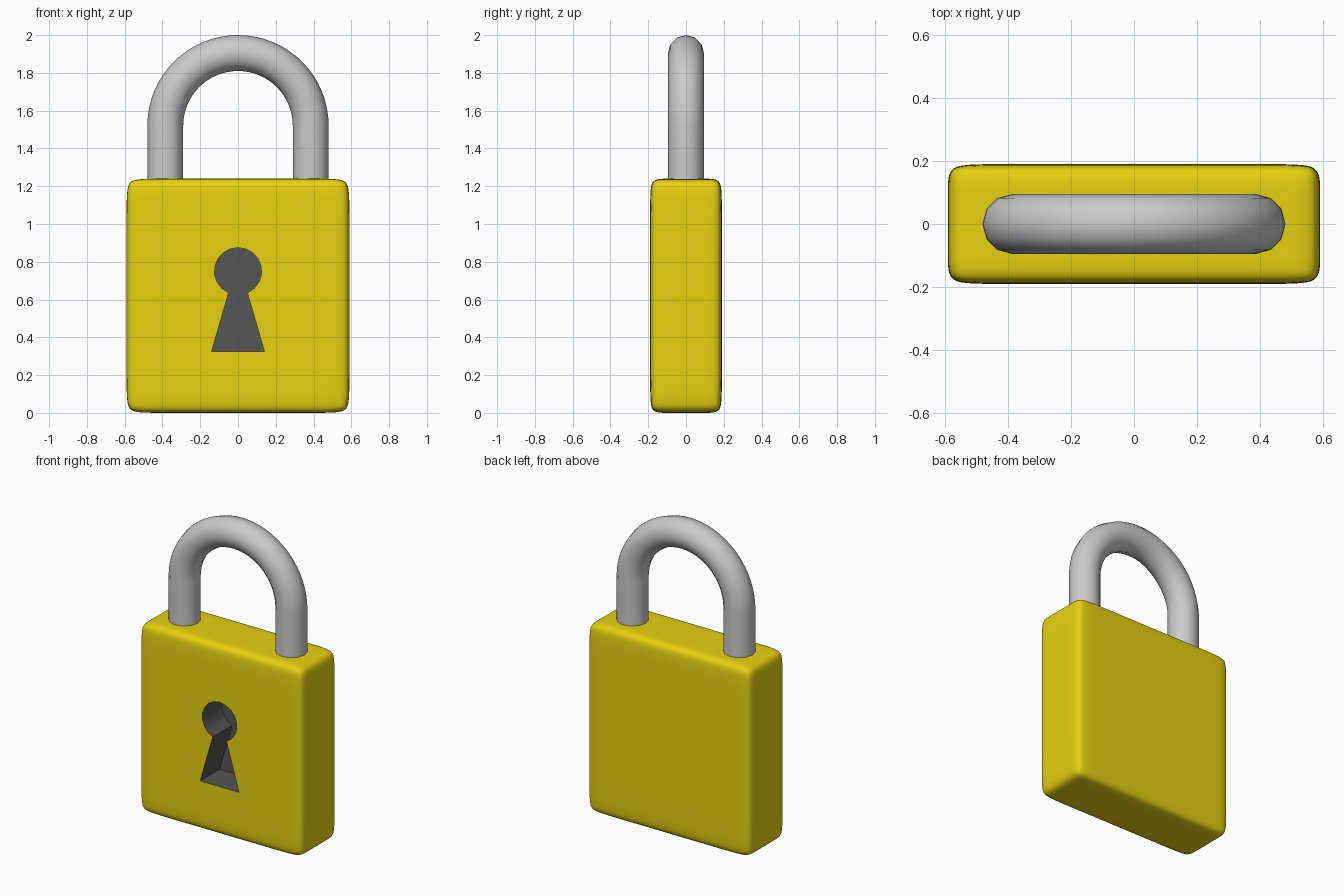
import bpy, bmesh, math
from mathutils import Vector

if "Cube" in bpy.data.objects:
    bpy.data.objects.remove(bpy.data.objects["Cube"])


def material(name, rgb):
    m = bpy.data.materials.new(name)
    m.diffuse_color = (*rgb, 1)
    m.use_nodes = True
    m.node_tree.nodes["Principled BSDF"].inputs["Base Color"].default_value = m.diffuse_color
    return m


def to_object(bm, name, mat=None):
    bmesh.ops.recalc_face_normals(bm, faces=bm.faces)
    me = bpy.data.meshes.new(name)
    bm.to_mesh(me)
    bm.free()
    ob = bpy.data.objects.new(name, me)
    bpy.context.collection.objects.link(ob)
    if mat:
        me.materials.append(mat)
    return ob


def activate(ob):
    bpy.ops.object.select_all(action='DESELECT')
    ob.select_set(True)
    bpy.context.view_layer.objects.active = ob


yellow = material("yellow", (0.8, 0.64, 0.005))
dark = material("dark_grey", (0.09, 0.09, 0.09))

# Lock body: box cage with support loops, rounded by subdivision
HALF = Vector((0.59, 0.19, 0.62))
INSET = Vector((0.12, 0.08, 0.12))
bm = bmesh.new()
bmesh.ops.create_cube(bm, size=2)
bmesh.ops.scale(bm, vec=HALF, verts=bm.verts)
for axis in range(3):
    for side in (-1, 1):
        normal = Vector((0, 0, 0))
        normal[axis] = side
        bmesh.ops.bisect_plane(bm, geom=bm.verts[:] + bm.edges[:] + bm.faces[:],
                               plane_co=normal * (HALF[axis] - INSET[axis]), plane_no=normal)
bmesh.ops.translate(bm, vec=(0, 0, HALF.z), verts=bm.verts)
body = to_object(bm, "lock_body", yellow)
sub = body.modifiers.new("round", 'SUBSURF')
sub.levels = sub.render_levels = 3

# Keyhole cutter: round top over a flared slot, sunk to the middle of the body
R, CZ, NECK = 0.125, 0.75, 0.05
start = -math.acos(NECK / R)
sweep = math.pi - 2 * start
N = 16
outline = [(0.14, 0.325)]
outline += [(R * math.cos(start + sweep * i / N), CZ + R * math.sin(start + sweep * i / N))
            for i in range(N + 1)]
outline += [(-0.14, 0.325)]
bm = bmesh.new()
face = bm.faces.new([bm.verts.new((x, -0.3, z)) for x, z in outline])
ext = bmesh.ops.extrude_face_region(bm, geom=[face])
bmesh.ops.translate(bm, vec=(0, 0.31, 0),
                    verts=[g for g in ext["geom"] if isinstance(g, bmesh.types.BMVert)])
cutter = to_object(bm, "keyhole_cutter", dark)
cutter.hide_render = True

cut = body.modifiers.new("keyhole", 'BOOLEAN')
cut.operation = 'DIFFERENCE'
cut.solver = 'EXACT'
cut.material_mode = 'TRANSFER'
cut.object = cutter
activate(body)
bpy.ops.object.convert(target='MESH')
bpy.data.objects.remove(cutter)
bpy.ops.object.shade_smooth_by_angle(angle=math.radians(30))

# Shackle: 12-sided tube swept along two legs and a half circle
TUBE, ARC, ARC_Z, LEG_Z, SIDES, STEPS = 0.095, 0.385, 1.52, 1.12, 12, 32
path = [(math.pi * i / STEPS, ARC_Z) for i in range(STEPS + 1)]
path = [(0, LEG_Z)] + path + [(math.pi, LEG_Z)]
bm = bmesh.new()
rings = []
for a, base in path:
    ring = []
    for k in range(SIDES):
        t = 2 * math.pi * k / SIDES
        r = ARC + TUBE * math.cos(t)
        ring.append(bm.verts.new((r * math.cos(a), TUBE * math.sin(t), base + r * math.sin(a))))
    rings.append(ring)
for p, q in zip(rings, rings[1:]):
    for k in range(SIDES):
        j = (k + 1) % SIDES
        bm.faces.new((p[k], p[j], q[j], q[k]))
for end in (rings[0], rings[-1]):
    bm.faces.new(end)
shackle = to_object(bm, "shackle")
activate(shackle)
bpy.ops.object.shade_smooth_by_angle(angle=math.radians(40))
